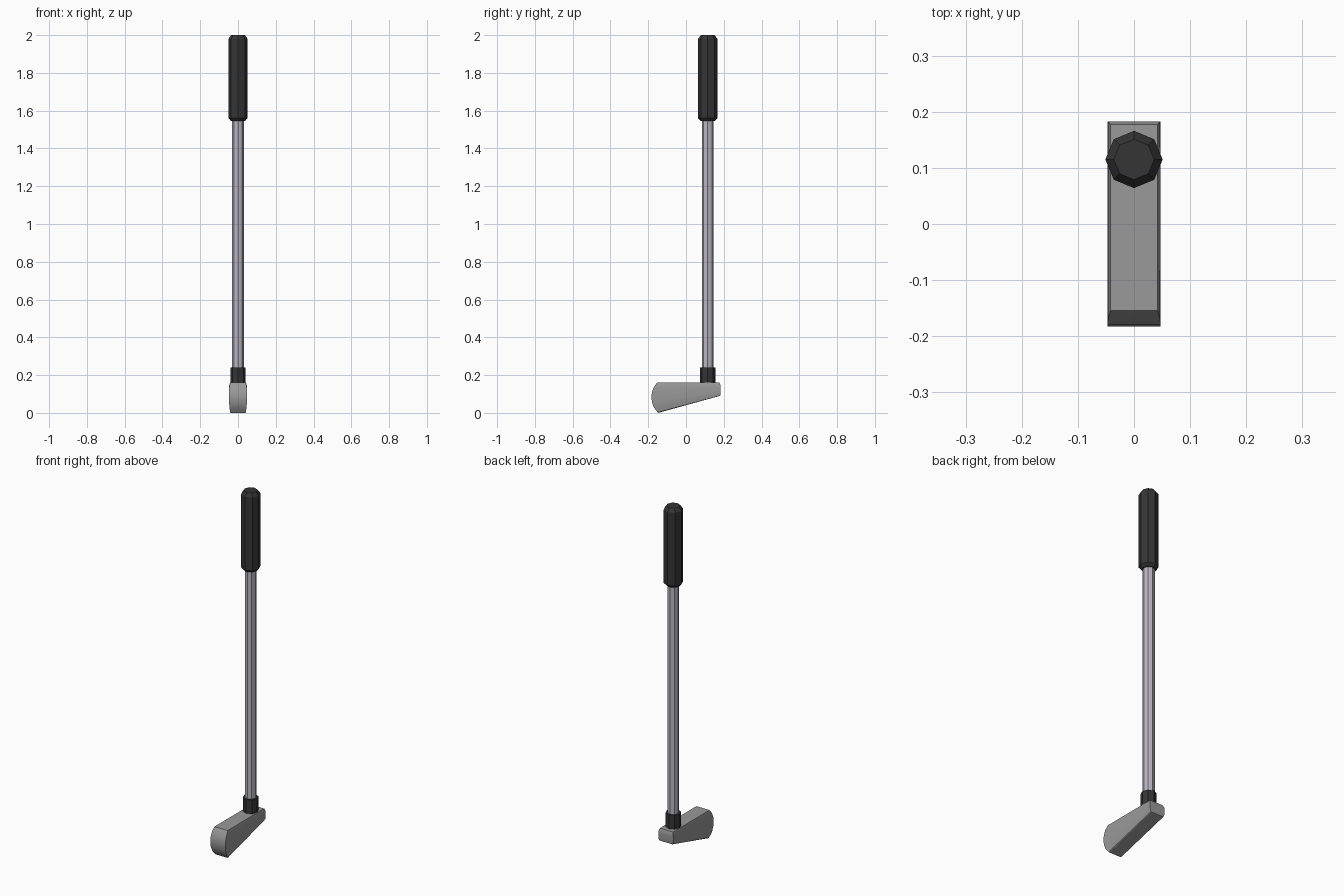
import bpy
import bmesh
import math

if "Cube" in bpy.data.objects:
    bpy.data.objects.remove(bpy.data.objects["Cube"])

AXIS_Y = 0.115


def material(name, rgb):
    m = bpy.data.materials.new(name)
    m.diffuse_color = (*rgb, 1)
    m.use_nodes = True
    m.node_tree.nodes["Principled BSDF"].inputs["Base Color"].default_value = m.diffuse_color
    return m


def loft(name, rings, mat):
    """Skin a stack of equal-sized rings and cap both ends."""
    bm = bmesh.new()
    rows = [[bm.verts.new(p) for p in ring] for ring in rings]
    n = len(rows[0])
    for a, b in zip(rows, rows[1:]):
        for i in range(n):
            j = (i + 1) % n
            bm.faces.new((a[i], a[j], b[j], b[i]))
    bm.faces.new(rows[0])
    bm.faces.new(rows[-1])
    bmesh.ops.recalc_face_normals(bm, faces=bm.faces)
    mesh = bpy.data.meshes.new(name)
    bm.to_mesh(mesh)
    bm.free()
    mesh.materials.append(mat)
    ob = bpy.data.objects.new(name, mesh)
    bpy.context.collection.objects.link(ob)
    return ob


def turned(name, profile, mat, sides=8):
    """Faceted round part from (radius, height) pairs."""
    angles = [2 * math.pi * i / sides for i in range(sides)]
    return loft(name, [[(r * math.cos(a), AXIS_Y + r * math.sin(a), z)
                        for a in angles] for r, z in profile], mat)


rubber = material("black_rubber", (0.035, 0.035, 0.035))
steel = material("shaft_steel", (0.50, 0.47, 0.55))
iron = material("head_metal", (0.32, 0.32, 0.32))

# Handle, shaft and collar
turned("grip", [(0.037, 1.545), (0.051, 1.56), (0.051, 1.98), (0.036, 2.0)], rubber)
turned("shaft", [(0.031, 0.15), (0.031, 1.57)], steel)
turned("collar", [(0.041, 0.13), (0.041, 0.24)], rubber)

# Club head: rows of toe y, toe z, heel y, heel z, half width
rows = [
    (-0.154, 0.160, 0.177, 0.160, 0.042),
    (-0.170, 0.137, 0.183, 0.145, 0.0465),
    (-0.180, 0.111, 0.183, 0.132, 0.0475),
    (-0.183, 0.085, 0.183, 0.121, 0.0475),
    (-0.180, 0.056, 0.183, 0.111, 0.0470),
    (-0.170, 0.028, 0.183, 0.101, 0.0455),
    (-0.150, 0.003, 0.181, 0.091, 0.041),
    (-0.148, 0.000, 0.176, 0.089, 0.038),
]
head = loft("club_head", [[(-w, ty, tz), (w, ty, tz), (w, hy, hz), (-w, hy, hz)]
                          for ty, tz, hy, hz, w in rows], iron)
bpy.context.view_layer.objects.active = head
head.select_set(True)
bpy.ops.object.shade_smooth_by_angle(angle=math.radians(28))
